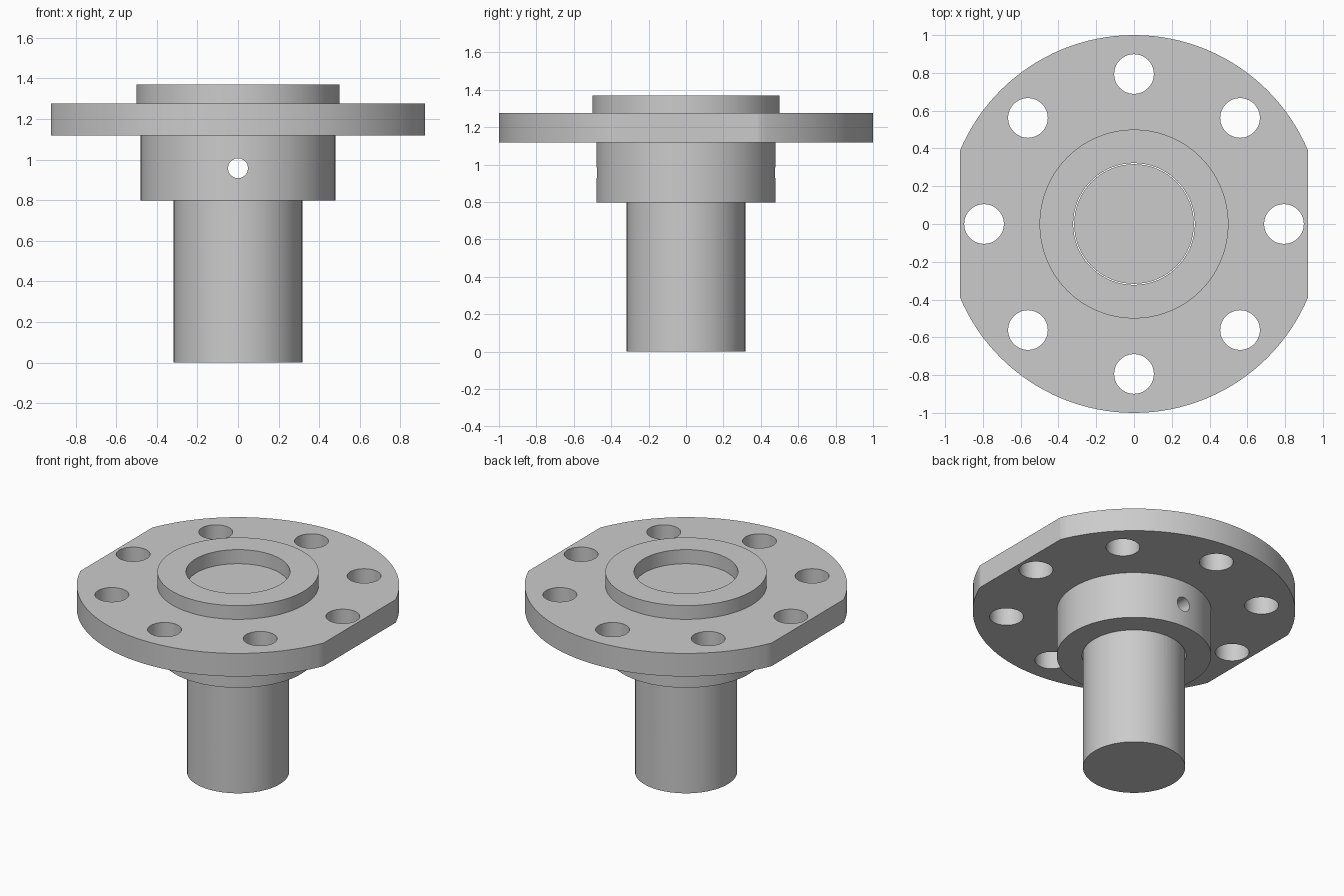
import bpy
import bmesh
import math
from mathutils import Matrix

SEGMENTS = 128

default = bpy.data.objects.get("Cube")
if default:
    bpy.data.objects.remove(default, do_unlink=True)

steel = bpy.data.materials.new("light_grey_steel")
steel.use_nodes = True
colour = (0.6, 0.6, 0.6, 1)
steel.diffuse_color = colour
steel.node_tree.nodes["Principled BSDF"].inputs["Base Color"].default_value = colour


def make_object(name, bm):
    bmesh.ops.recalc_face_normals(bm, faces=bm.faces)
    mesh = bpy.data.meshes.new(name)
    bm.to_mesh(mesh)
    bm.free()
    mesh.materials.append(steel)
    obj = bpy.data.objects.new(name, mesh)
    bpy.context.collection.objects.link(obj)
    return obj


def lathe(name, profile):
    """Revolve a closed (radius, height) profile around z."""
    bm = bmesh.new()
    verts = [bm.verts.new((r, 0, z)) for r, z in profile]
    edges = [bm.edges.new((a, b)) for a, b in zip(verts, verts[1:] + verts[:1])]
    bmesh.ops.spin(bm, geom=verts + edges, cent=(0, 0, 0), axis=(0, 0, 1),
                   angle=math.tau, steps=SEGMENTS, use_merge=True)
    bmesh.ops.remove_doubles(bm, verts=bm.verts, dist=1e-5)
    return make_object(name, bm)


def cylinder(name, radius, depth, matrix):
    bm = bmesh.new()
    bmesh.ops.create_cone(bm, cap_ends=True, segments=64, radius1=radius,
                          radius2=radius, depth=depth, matrix=matrix)
    return make_object(name, bm)


def block(name, size, location):
    bm = bmesh.new()
    bmesh.ops.create_cube(bm, size=1, matrix=Matrix.Translation(location) @ Matrix.Diagonal((*size, 1)))
    return make_object(name, bm)


def cut(obj, cutter):
    mod = obj.modifiers.new("cut", 'BOOLEAN')
    mod.operation = 'DIFFERENCE'
    mod.solver = 'EXACT'
    mod.object = cutter
    bpy.context.view_layer.objects.active = obj
    bpy.ops.object.modifier_apply(modifier=mod.name)


# Flange, raised boss and lower hub turned as one hollow piece
BORE, HUB, BOSS, RIM = 0.322, 0.479, 0.5, 1.0
flanged_hub = lathe("flanged_hub", [
    (BORE, 0.798), (HUB, 0.798), (HUB, 1.118), (RIM, 1.118),
    (RIM, 1.276), (BOSS, 1.276), (BOSS, 1.37), (BORE, 1.37)])

# Solid shaft, its end recessed below the boss
shaft = cylinder("shaft", 0.317, 1.276, Matrix.Translation((0, 0, 0.638)))

cutters = []

# Two flats on the flange sides
for side in (-1, 1):
    cutters.append(block("flat_cutter", (0.4, 3, 1), (side * 1.121, 0, 1.2)))

# Ring of eight bolt holes
for i in range(8):
    turn = Matrix.Rotation(i * math.tau / 8, 4, 'Z')
    cutters.append(cylinder("bolt_hole_cutter", 0.105, 0.6,
                            turn @ Matrix.Translation((0.794, 0, 1.2))))

# Cross pin hole from front to back through hub and shaft
pin = cylinder("pin_hole_cutter", 0.049, 2,
               Matrix.Translation((0, 0, 0.957)) @ Matrix.Rotation(math.pi / 2, 4, 'X'))
cutters.append(pin)

for cutter in cutters:
    cut(flanged_hub, cutter)
cut(shaft, pin)
for cutter in cutters:
    bpy.data.objects.remove(cutter, do_unlink=True)

# Smooth round walls, crisp edges
bpy.ops.object.select_all(action='DESELECT')
for obj in (flanged_hub, shaft):
    obj.select_set(True)
bpy.context.view_layer.objects.active = flanged_hub
bpy.ops.object.shade_smooth_by_angle(angle=math.radians(30))
